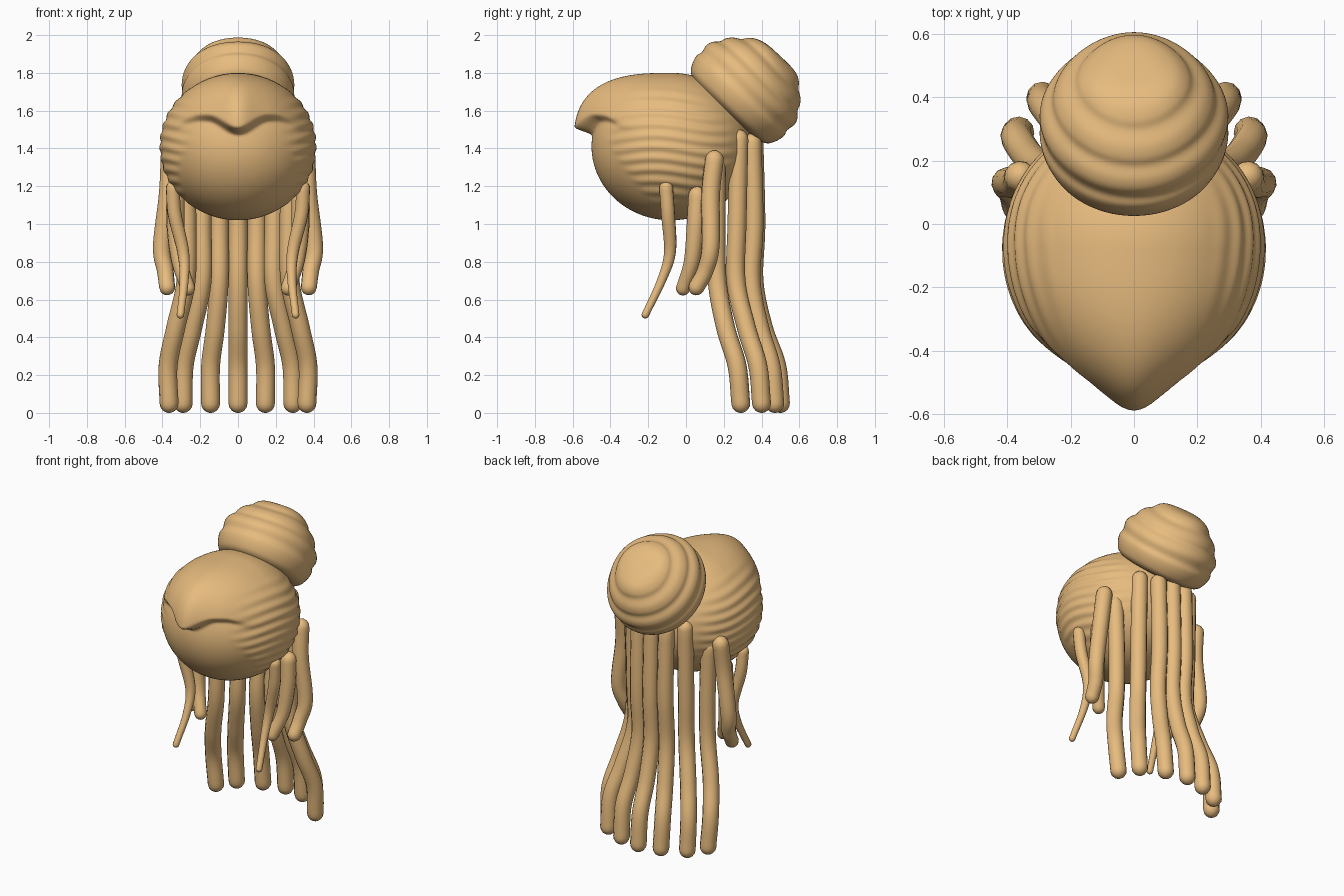
import bpy, bmesh, math
from mathutils import Vector, Matrix

if "Cube" in bpy.data.objects:
    bpy.data.objects.remove(bpy.data.objects["Cube"])


def add_mesh(name, bm):
    bmesh.ops.recalc_face_normals(bm, faces=bm.faces)
    me = bpy.data.meshes.new(name)
    bm.to_mesh(me)
    bm.free()
    ob = bpy.data.objects.new(name, me)
    bpy.context.collection.objects.link(ob)
    for p in me.polygons:
        p.use_smooth = True
    paint(ob)
    return ob


def paint(ob):
    ob.data.materials.clear()
    ob.data.materials.append(hair)


def smoothstep(a, b, v):
    t = min(1, max(0, (v - a) / (b - a)))
    return t * t * (3 - 2 * t)


def spline_points(pts, steps=8):
    # Catmull-Rom through the control points
    p = [Vector(q) for q in pts]
    p = [2 * p[0] - p[1]] + p + [2 * p[-1] - p[-2]]
    out = []
    for i in range(1, len(p) - 2):
        a, b, c, d = p[i - 1:i + 3]
        for k in range(steps):
            t = k / steps
            out.append(0.5 * (2 * b + (c - a) * t + (2 * a - 5 * b + 4 * c - d) * t * t
                              + (3 * b - a - 3 * c + d) * t ** 3))
    return out + [p[-2]]


def lock(name, pts, r, tip=1.0, both=True):
    # tapering tube with rounded ends, mirrored across x
    cu = bpy.data.curves.new(name, 'CURVE')
    cu.dimensions = '3D'
    cu.bevel_depth = r
    cu.bevel_resolution = 4
    cu.use_fill_caps = True
    path = spline_points(pts)
    n = len(path) - 1
    body = [(q, 1 + (tip - 1) * smoothstep(0.2, 1, i / n)) for i, q in enumerate(path)]

    def cap(end, prev, w):
        d = (end - prev).normalized() * r * w
        return [(end + d * math.sin(a), w * max(0.05, math.cos(a)))
                for a in (0.4, 0.8, 1.15, 1.4, math.pi / 2)]
    body = (cap(path[0], path[1], 1)[::-1] + body + cap(path[-1], path[-2], tip))
    for side in ((1, -1) if both else (1,)):
        sp = cu.splines.new('POLY')
        sp.points.add(len(body) - 1)
        for bp, (q, w) in zip(sp.points, body):
            bp.co = (q.x * side, q.y, q.z, 1)
            bp.radius = w
        sp.use_smooth = True
    ob = bpy.data.objects.new(name, cu)
    bpy.context.collection.objects.link(ob)
    bpy.ops.object.select_all(action='DESELECT')
    ob.select_set(True)
    bpy.context.view_layer.objects.active = ob
    bpy.ops.object.convert(target='MESH')
    paint(bpy.context.object)


hair = bpy.data.materials.new("hair_tan")
hair.diffuse_color = (0.80, 0.50, 0.21, 1)
hair.use_nodes = True
hair.node_tree.nodes["Principled BSDF"].inputs["Base Color"].default_value = hair.diffuse_color

# Head cap: ellipsoid with a full swept-forward fringe and fine combed ripples
bm = bmesh.new()
bmesh.ops.create_uvsphere(bm, u_segments=128, v_segments=128, radius=1)
for v in bm.verts:
    n = v.co.copy()
    p = Vector((n.x * 0.41, -0.08 + n.y * (0.42 if n.y < 0 else 0.43), 1.41 + n.z * 0.39))
    # hairline runs from the brow down and back along the sides
    covered = smoothstep(-0.03, 0.03, p.y + 0.42 + (p.z - 1.43) * 0.75) if p.z < 1.46 else 1
    p += n * covered * smoothstep(0.5, 0.9, abs(n.x)) * (
        0.003 + 0.004 * math.sin(p.z * 105 + 2 * math.sin(p.y * 9)))
    if n.y < 0 and n.z > 0:
        ax = abs(p.x)
        wide = math.sqrt(max(0, 1 - n.x ** 2))
        zt = min(1, n.z / max(wide, 1e-5))
        full = wide * (1 - zt ** 2.8) ** (1 / 2.8)
        edge = 1.465 + 0.07 * smoothstep(0, 0.16, ax) - 0.06 * smoothstep(0.2, 0.38, ax)
        over = smoothstep(edge, edge + 0.05, p.z)
        fill = full * (0.42 + 0.055 * (1 - (ax / 0.42) ** 4)
                       + 0.04 * math.exp(-(ax / 0.09) ** 2))
        target = -0.08 - fill
        p.y += (target - p.y) * over * (1 - n.x ** 2)
    v.co = p
add_mesh("hair_cap", bm)

# Bun: softly ridged lathe profile, tilted up and back
profile = [(0, -0.03), (0.2, -0.02), (0.27, 0), (0.30, 0.04), (0.314, 0.09), (0.306, 0.125),
           (0.314, 0.17), (0.302, 0.205), (0.275, 0.235), (0.264, 0.265), (0.24, 0.295),
           (0.20, 0.322), (0.178, 0.35), (0.14, 0.375), (0.08, 0.388), (0, 0.39)]
rings = spline_points([(r, 0, z) for r, z in profile], 4)
bm = bmesh.new()
verts = [bm.verts.new((max(q.x, 0), 0, q.z)) for q in rings]
edges = [bm.edges.new(e) for e in zip(verts, verts[1:])]
bmesh.ops.spin(bm, geom=verts + edges, cent=(0, 0, 0), axis=(0, 0, 1),
               angle=2 * math.pi, steps=72)
bmesh.ops.remove_doubles(bm, verts=bm.verts, dist=0.0005)
for v in bm.verts:
    a = math.atan2(v.co.x, v.co.y)
    rim = smoothstep(0.05, 0.2, math.hypot(v.co.x, v.co.y))
    v.co.z += 0.006 * math.cos(3 * a) * smoothstep(0.05, 0.2, v.co.z) * rim
    v.co.x *= 0.95
bm.transform(Matrix.Translation((0, 0.225, 1.612)) @ Matrix.Rotation(math.radians(-43), 4, 'X'))
add_mesh("bun", bm)

# Long back locks, centre to outside
lock("back_lock_centre", [(0, 0.36, 1.43), (0, 0.37, 1.0), (0, 0.36, 0.7), (0, 0.41, 0.45),
                          (0, 0.48, 0.25), (0, 0.50, 0.05)], 0.05, both=False)
lock("back_lock_inner", [(0.10, 0.35, 1.43), (0.10, 0.36, 1.0), (0.10, 0.345, 0.7),
                         (0.12, 0.39, 0.45), (0.145, 0.45, 0.25), (0.145, 0.47, 0.05)], 0.05)
lock("back_lock_middle", [(0.19, 0.28, 1.45), (0.19, 0.27, 1.0), (0.19, 0.265, 0.7),
                          (0.24, 0.32, 0.45), (0.285, 0.38, 0.25), (0.29, 0.40, 0.05)], 0.05)
lock("back_lock_outer", [(0.28, 0.16, 1.30), (0.27, 0.16, 1.0), (0.275, 0.165, 0.7),
                         (0.33, 0.21, 0.45), (0.37, 0.27, 0.25), (0.365, 0.29, 0.05)], 0.05)

# Short side locks and the thin strand by the temple
lock("side_lock_outer", [(0.36, 0.15, 1.34), (0.37, 0.13, 1.15), (0.403, 0.13, 0.88),
                         (0.385, 0.10, 0.75), (0.375, 0.055, 0.665)], 0.05, 0.85)
lock("side_lock_inner", [(0.33, 0.06, 1.15), (0.33, 0.05, 0.98), (0.31, 0.03, 0.80),
                         (0.265, -0.015, 0.66)], 0.048, 0.8)
lock("temple_strand", [(0.345, -0.105, 1.19), (0.335, -0.095, 1.05), (0.29, -0.085, 0.85),
                       (0.285, -0.13, 0.70), (0.305, -0.215, 0.52)], 0.037, 0.55)
